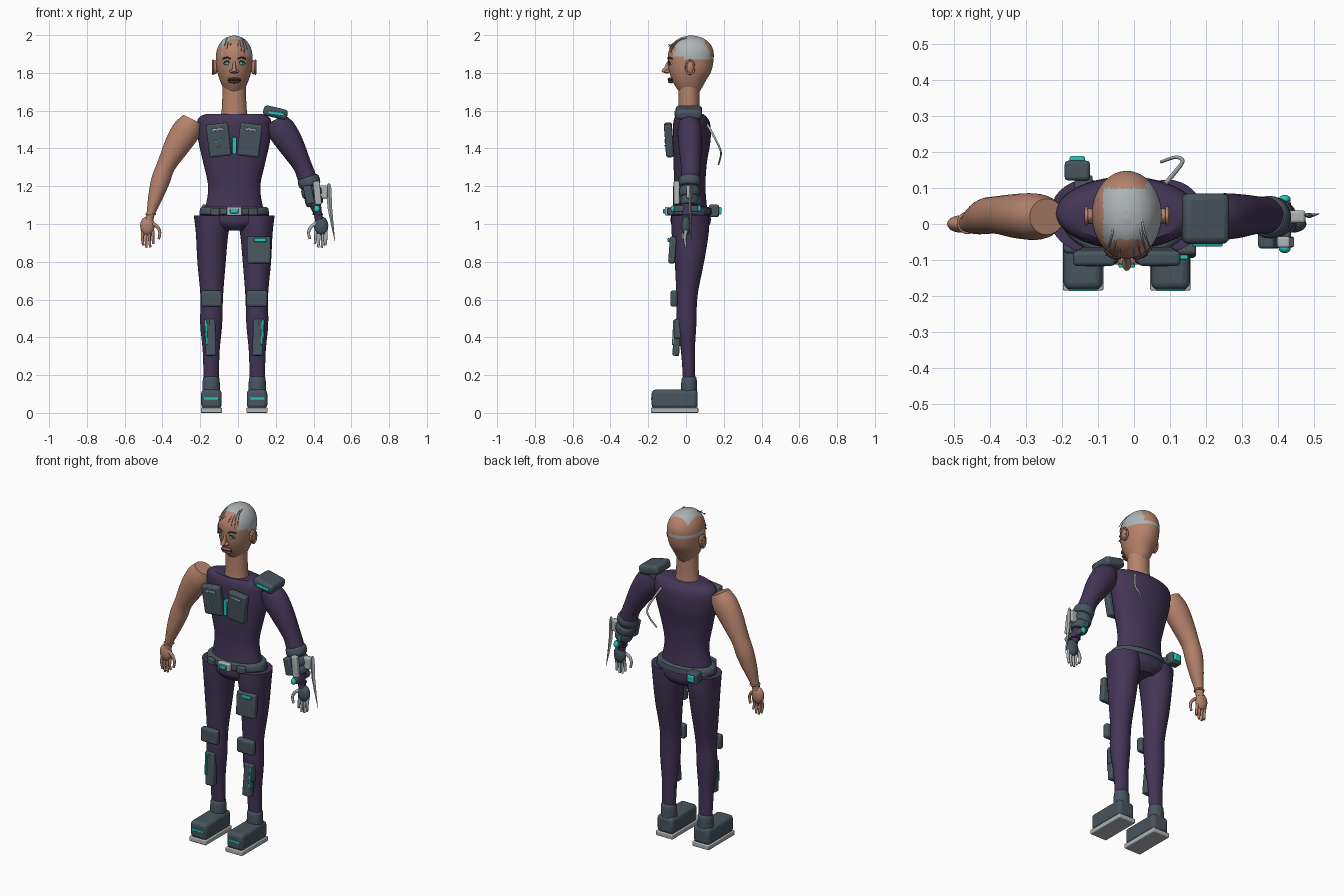
import bpy, bmesh, math
from mathutils import Vector

CX = -0.02  # body centre line


def mat(name, r, g, b):
    m = bpy.data.materials.new(name)
    m.diffuse_color = (r, g, b, 1)
    return m


SKIN = mat("skin", .46, .225, .15)
SUIT = mat("purple_suit", .056, .036, .092)
SLATE = mat("slate_armour", .064, .09, .11)
GLOW = mat("cyan_glow", .02, .55, .48)
SILVER = mat("silver", .42, .45, .46)
DARK = mat("dark_brown", .06, .03, .025)
LIPS = mat("lips", .25, .1, .08)


def finish(name, bm, m):
    bmesh.ops.recalc_face_normals(bm, faces=bm.faces)
    me = bpy.data.meshes.new(name)
    bm.to_mesh(me)
    bm.free()
    me.materials.append(m)
    ob = bpy.data.objects.new(name, me)
    bpy.context.collection.objects.link(ob)
    return ob


def spline(pts, steps):
    """Catmull-Rom through tuples of any length."""
    out, n = [], len(pts)
    for i in range(n - 1):
        p = [pts[max(0, min(n - 1, i + k))] for k in (-1, 0, 1, 2)]
        for j in range(steps):
            t = j / steps
            out.append([.5 * (2 * b + (c - a) * t + (2 * a - 5 * b + 4 * c - d) * t * t
                              + (3 * b - a - 3 * c + d) * t ** 3) for a, b, c, d in zip(*p)])
    return out + [list(pts[-1])]


def loft(name, rings, m, n=32, steps=4, follow=False):
    """Rings are (x, y, z, rx, ry); follow turns them across the path."""
    R = spline(rings, steps)
    bm, loops = bmesh.new(), []
    for i, (x, y, z, rx, ry) in enumerate(R):
        u = Vector((1, 0, 0))
        if follow:
            a, b = R[max(0, i - 1)], R[min(len(R) - 1, i + 1)]
            u = Vector((0, 1, 0)).cross(Vector(b[:3]) - Vector(a[:3])).normalized()
        v = Vector((0, 1, 0))
        rx, ry = max(rx, .001), max(ry, .001)
        loops.append([bm.verts.new(Vector((x, y, z)) + u * rx * math.cos(k * math.tau / n)
                                   + v * ry * math.sin(k * math.tau / n)) for k in range(n)])
    for A, B in zip(loops, loops[1:]):
        for k in range(n):
            bm.faces.new((A[k], A[(k + 1) % n], B[(k + 1) % n], B[k]))
    bm.faces.new(loops[0])
    bm.faces.new(loops[-1])
    return finish(name, bm, m)


def box(name, c, size, m, bevel=.01, rot=(0, 0, 0)):
    bm = bmesh.new()
    bmesh.ops.create_cube(bm, size=1)
    bmesh.ops.scale(bm, vec=size, verts=bm.verts)
    ob = finish(name, bm, m)
    ob.location = c
    ob.rotation_euler = [math.radians(a) for a in rot]
    b = ob.modifiers.new("bevel", 'BEVEL')
    b.width = min(bevel, min(size) * .45)
    b.segments = 3
    return ob


def ball(name, c, size, m):
    bm = bmesh.new()
    bmesh.ops.create_uvsphere(bm, u_segments=24, v_segments=16, radius=1)
    bmesh.ops.scale(bm, vec=size, verts=bm.verts)
    ob = finish(name, bm, m)
    ob.location = c
    return ob


def wire(name, pts, r, m, cyclic=False, radii=None):
    cu = bpy.data.curves.new(name, 'CURVE')
    cu.dimensions = '3D'
    cu.bevel_depth, cu.bevel_resolution, cu.use_fill_caps = r, 3, True
    P = spline(pts, 5)
    s = cu.splines.new('POLY')
    s.points.add(len(P) - 1)
    for i, (q, p) in enumerate(zip(s.points, P)):
        q.co = (*p, 1)
        if radii:
            q.radius = radii[0] + (radii[1] - radii[0]) * i / (len(P) - 1)
    s.use_cyclic_u = cyclic
    cu.materials.append(m)
    ob = bpy.data.objects.new(name, cu)
    bpy.context.collection.objects.link(ob)
    return ob


# torso, pelvis and neck
loft("torso", [(CX, .02, 1.03, .17, .10), (CX, .02, 1.1, .15, .09), (CX, .02, 1.2, .138, .083),
               (CX, .022, 1.32, .163, .088), (CX, .03, 1.44, .19, .1), (CX, .03, 1.53, .197, .098),
               (CX, .025, 1.565, .185, .085), (CX, .02, 1.582, .15, .07)], SUIT, 40)
loft("pelvis", [(CX, .025, .965, .085, .07), (CX, .025, 1.0, .15, .103), (CX, .025, 1.045, .185, .105),
                (CX, .025, 1.06, .17, .1)], SUIT, 40)
loft("neck", [(CX, .015, 1.57, .072, .06), (CX, .015, 1.62, .065, .056), (CX, .015, 1.75, .061, .055)], SKIN)

# head, with a half shaved silver crop and a thin band behind
head = loft("head", [(CX, .018, 1.695, .045, .05), (CX, .017, 1.715, .056, .064), (CX, .016, 1.755, .074, .087),
                     (CX, .022, 1.81, .091, .112), (CX, .025, 1.87, .097, .121), (CX, .027, 1.92, .092, .117),
                     (CX, .028, 1.96, .073, .094), (CX, .028, 1.985, .046, .06),
                     (CX, .028, 1.996, .015, .02), (CX, .028, 1.997, .002, .002)], SKIN, 64, 6)
head.data.materials.append(SILVER)
for f in head.data.polygons:
    x, y, z = f.center
    crop = z > 1.885 and y > -.05 - .3 * (1.95 - z) and x > CX - .065 and (y < .1 or x > CX + .055)
    band = 1.868 < z < 1.885 and y > -.01
    f.material_index = int(crop or band)

# loose strands over the forehead
for i, (dx, low) in enumerate([(-.05, 1.945), (-.035, 1.93), (-.02, 1.95), (.02, 1.94),
                               (.035, 1.915), (.05, 1.905), (.062, 1.925)]):
    k = math.sqrt(1 - (dx / .1) ** 2)
    wire("hair_strand_%d" % i, [(CX + dx * .6, .03, 1.985), (CX + dx * .8, -.025, 1.978),
                                (CX + dx, .025 - .105 * k, 1.95), (CX + dx * 1.1, .022 - .12 * k, low)],
         .0035, SILVER, radii=(1, .4))

# face
for s in (-1, 1):
    ex = CX + s * .037
    ball("eye", (ex, -.077, 1.85), (.018, .013, .011), SILVER)
    ball("iris", (ex, -.088, 1.85), (.009, .005, .009), GLOW)
    wire("eyelid", [(ex - .02, -.084, 1.85), (ex, -.093, 1.863), (ex + .02, -.084, 1.85)], .003, DARK)
    wire("brow", [(CX + s * .018, -.094, 1.873), (ex, -.092, 1.882), (CX + s * .06, -.074, 1.875)], .004, DARK)
    ball("nostril_wing", (CX + s * .014, -.098, 1.808), (.011, .015, .009), SKIN)
    ball("ear", (CX + s * .102, .022, 1.83), (.016, .022, .038), SKIN)
    wire("ear_rim", [(CX + s * .112, .022 + .022 * math.cos(a * math.tau / 12),
                      1.83 + .036 * math.sin(a * math.tau / 12)) for a in range(13)], .005, SKIN)
loft("nose", [(CX, -.1, 1.797, .006, .006), (CX, -.108, 1.808, .013, .022), (CX, -.1, 1.83, .009, .015),
              (CX, -.088, 1.865, .007, .008)], SKIN, 16)
ball("upper_lip", (CX, -.082, 1.768, ), (.034, .016, .007), LIPS)
ball("mouth_line", (CX, -.083, 1.76), (.036, .014, .004), DARK)
ball("lower_lip", (CX, -.08, 1.752), (.03, .015, .007), LIPS)

# arms and hands: bare on one side, sleeved with silver fingers on the other
for s, arm_m, palm_m, fin_m in ((-1, SKIN, SKIN, SKIN), (1, SUIT, SLATE, SILVER)):
    def X(d):
        return CX + s * d
    loft("arm", [(X(.222), .02, 1.555, .052, .05), (X(.25), .02, 1.50, .074, .064), (X(.3), .022, 1.42, .069, .062),
                 (X(.36), .025, 1.31, .05, .052), (X(.39), .022, 1.23, .05, .05), (X(.418), .012, 1.14, .038, .04),
                 (X(.441), .003, 1.06, .023, .025), (X(.45), 0, 1.02, .022, .022)], arm_m, 32, 4, True)
    wire("wrist_ring", [(X(.442) + .024 * math.cos(a * math.tau / 12), .003 + .026 * math.sin(a * math.tau / 12),
                         1.052) for a in range(13)], .005, arm_m)
    ball("palm", (X(.46), 0, .99), (.038, .024, .05), palm_m)
    for i, (d, low) in enumerate([(.427, .895), (.445, .877), (.464, .875), (.482, .887)]):
        wire("finger", [(X(d + .004), 0, .965), (X(d + .004), -.006, .925), (X(d), -.002, low)], .0085, fin_m,
             radii=(1.05, .75))
    wire("thumb", [(X(.437), -.005, 1.005), (X(.407), -.012, .985), (X(.394), -.014, .955), (X(.4), -.014, .92)],
         .0095, fin_m, radii=(1.1, .7))

# gauntlet with cuffs, plates, axle and blade
for x, z, r in ((.376, 1.225, .058), (.39, 1.17, .054), (.402, 1.125, .047)):
    loft("gauntlet_cuff", [(x - .007, .02, z + .025, r * .85, r * .85), (x - .004, .02, z + .015, r, r),
                           (x + .004, .018, z - .015, r, r), (x + .007, .018, z - .025, r * .85, r * .85)],
         SLATE, 24, 2, True)
box("gauntlet_block", (.375, -.045, 1.155), (.045, .045, .1), SLATE, .008, (0, -12, 0))
box("gauntlet_plate", (.42, -.05, 1.165), (.036, .03, .125), SILVER, .006, (0, -6, 0))
box("blade_mount", (.45, .02, 1.17), (.05, .035, .07), SILVER, .008)
box("gauntlet_axle", (.418, 0, 1.08), (.034, .13, .034), SLATE, .008)
for y in (-.068, .068):
    ball("axle_light", (.418, y, 1.08), (.016, .013, .018), GLOW)
for y in (-.052, .068):
    box("gauntlet_light", (.395, y, 1.125), (.016, .012, .035), GLOW, .003)
loft("blade", [(.481, .025, 1.215, .004, .003), (.481, .025, 1.19, .013, .006), (.487, .023, 1.08, .012, .007),
               (.513, .028, .91, .001, .001)], SILVER, 4, 2)

# shoulder pad
box("shoulder_pad", (.198, .015, 1.59), (.13, .14, .055), SLATE, .018, (0, 13, 0))
box("shoulder_light", (.203, -.056, 1.585), (.085, .012, .018), GLOW, .004, (0, 8, 0))

# chest plates
for s in (-1, 1):
    a = s * 6.5
    x = CX + s * .082
    box("chest_plate", (x, -.09, 1.445), (.118, .042, .175), SLATE, .012, (4, a, 0))
    box("chest_strip", (x + s * .006, -.113, 1.5), (.06, .008, .011), SILVER, .003, (4, a, 0))
box("chest_light", (CX, -.082, 1.415), (.024, .03, .09), GLOW, .004)
for dx, dz in ((-.012, .0), (.012, .01), (0, -.02)):
    box("plate_dot", (-.105 + dx, -.112, 1.435 + dz), (.012, .006, .008), GLOW, .002)

# belt, buckle and rear pouch
loft("belt", [(CX, .02, 1.045, .172, .1), (CX, .02, 1.052, .184, .112), (CX, .02, 1.082, .18, .11),
              (CX, .02, 1.09, .168, .098)], SLATE, 48, 2)
box("buckle", (CX, -.099, 1.068), (.08, .026, .046), SILVER, .006)
box("buckle_light", (CX, -.113, 1.068), (.045, .016, .024), GLOW, .004)
for s in (-1, 1):
    box("belt_pouch", (CX + s * .1, -.082, 1.066), (.05, .026, .04), SLATE, .008, (0, 0, s * 18))
box("rear_pouch", (-.157, .148, 1.07), (.07, .055, .065), SLATE, .01)
box("rear_pouch_clip", (-.14, .115, 1.068), (.05, .04, .035), SLATE, .006)
box("rear_light", (-.157, .18, 1.07), (.043, .016, .04), GLOW, .005)

# legs, knee pads, shin plates and boots
for s in (-1, 1):
    def X(d):
        return CX + s * d
    loft("leg", [(X(.112), .023, 1.045, .102, .1), (X(.117), .022, .95, .086, .098), (X(.12), .018, .8, .075, .078),
                 (X(.119), .005, .62, .06, .056), (X(.122), .003, .47, .058, .052), (X(.122), .01, .33, .045, .037),
                 (X(.122), .016, .18, .04, .032)], SUIT, 32)
    box("knee_pad", (X(.12), -.064, .605), (.11, .036, .086), SLATE, .012)
    box("shin_plate", (X(.126), -.048, .4), (.056, .036, .195), SLATE, .008, (-4, s * 2, 0))
    box("shin_plate_side", (X(.145), -.045, .445), (.03, .036, .1), SLATE, .006)
    box("shin_light", (X(.148), -.065, .425), (.011, .012, .13), GLOW, .003, (-3, s * 2, 0))
    loft("ankle_cuff", [(X(.122), .016, .105, .046, .043), (X(.122), .016, .15, .046, .042),
                        (X(.122), .017, .185, .043, .039), (X(.122), .017, .193, .036, .032)], SLATE, 24, 2)
    box("boot", (X(.121), -.06, .073), (.108, .244, .1), SLATE, .02)
    box("boot_sole", (X(.121), -.06, .014), (.112, .25, .028), SILVER, .005)
    box("toe_light", (X(.121), -.181, .075), (.08, .01, .014), GLOW, .003)

# thigh plate
box("thigh_plate", (.11, -.072, .862), (.125, .036, .142), SLATE, .01, (-4, 0, 0))
box("thigh_light", (.118, -.092, .915), (.065, .012, .02), GLOW, .004)

# bent rod on the back
wire("back_rod", [(.085, .11, 1.53), (.115, .145, 1.47), (.135, .175, 1.41), (.115, .185, 1.37), (.075, .172, 1.315)],
     .006, SILVER, radii=(1.1, .7))

# smooth shading with crisp edges
bpy.ops.object.select_all(action='DESELECT')
meshes = [o for o in bpy.context.scene.objects if o.type == 'MESH']
for o in meshes:
    o.select_set(True)
bpy.context.view_layer.objects.active = meshes[0]
bpy.ops.object.shade_smooth_by_angle(angle=math.radians(35))
